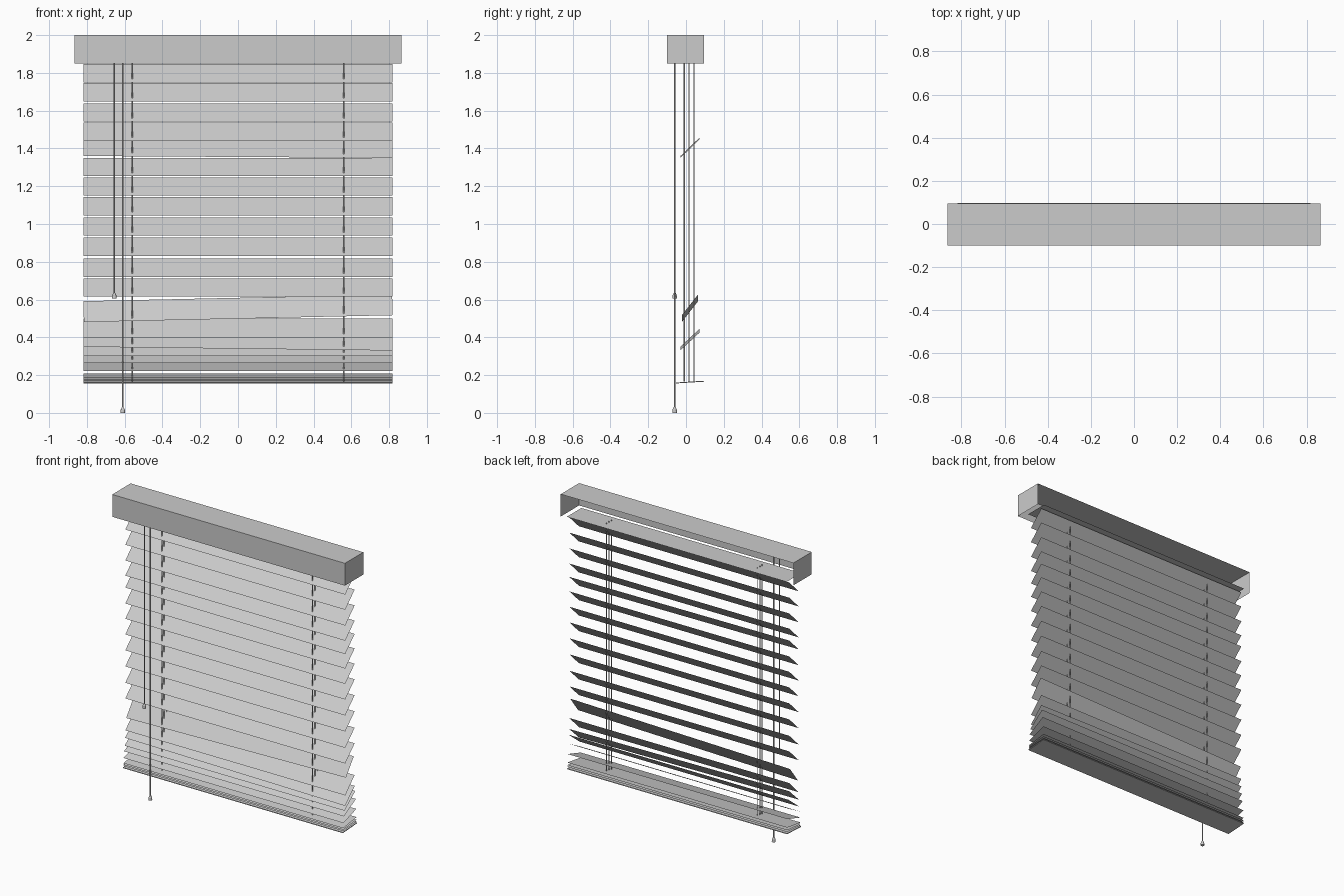
import bpy
import bmesh
from math import radians, sin
from mathutils import Matrix

if "Cube" in bpy.data.objects:
    bpy.data.objects.remove(bpy.data.objects["Cube"], do_unlink=True)

grey = bpy.data.materials.new("light_grey")
grey.use_nodes = True
grey.diffuse_color = (0.6, 0.6, 0.6, 1)
grey.node_tree.nodes["Principled BSDF"].inputs["Base Color"].default_value = (0.6, 0.6, 0.6, 1)


def finish(name, bm):
    mesh = bpy.data.meshes.new(name)
    bm.to_mesh(mesh)
    bm.free()
    mesh.materials.append(grey)
    obj = bpy.data.objects.new(name, mesh)
    bpy.context.scene.collection.objects.link(obj)
    return obj


def box(bm, size, centre):
    mat = Matrix.Translation(centre) @ Matrix.Diagonal((*size, 1))
    bmesh.ops.create_cube(bm, size=1, matrix=mat)


def slat(name, bottom, tilt, roll=0.0, width=0.14):
    """Thin sheet whose front edge sits at the bottom height."""
    bm = bmesh.new()
    bmesh.ops.create_grid(bm, x_segments=1, y_segments=1, size=0.5,
                          matrix=Matrix.Diagonal((1.635, width, 1, 1)))
    obj = finish(name, bm)
    angle = radians(tilt)
    obj.location = (0, 0.021, bottom + width / 2 * sin(angle))
    obj.rotation_euler = (angle, roll, 0)


def rod(bm, x, y, low, high, r_low, r_high, sides=8):
    bmesh.ops.create_cone(bm, cap_ends=True, segments=sides, radius1=r_low, radius2=r_high,
                          depth=high - low, matrix=Matrix.Translation((x, y, (low + high) / 2)))


# Head rail: a box shell, open at the back and underneath
bm = bmesh.new()
box(bm, (1.73, 0.195, 0.15), (0, -0.0025, 1.925))
bm.normal_update()
open_faces = [f for f in bm.faces if f.normal.y > 0.9 or f.normal.z < -0.9]
bmesh.ops.delete(bm, geom=open_faces, context='FACES')
finish("head_rail", bm)

# Flat plate inside the head rail
slat("top_plate", 1.862, 0, width=0.155)

# Tilted slats, a few hanging crooked
regular = (1.75, 1.648, 1.542, 1.44, 1.355, 1.253, 1.15, 1.045, 0.938, 0.83, 0.72, 0.615)
for i, bottom in enumerate(regular):
    slat(f"slat_{i + 1}", bottom, 44, 0.006 if bottom == 1.355 else 0)
slat("crooked_slat", 0.499, 52, -0.022)
slat("lower_slat", 0.4, 45)
slat("leaning_slat", 0.34, 43, 0.012)

# Slats flattening out as they stack on the bottom rail
stack = ((0.3, 38), (0.265, 28), (0.222, 17), (0.188, 8), (0.178, 5), (0.169, 4))
for i, (bottom, tilt) in enumerate(stack):
    slat(f"stacked_slat_{i + 1}", bottom, tilt, width=0.145)

# Bottom rail
bm = bmesh.new()
box(bm, (1.635, 0.15, 0.005), (0, 0, 0))
rail = finish("bottom_rail", bm)
rail.location = (0, 0.021, 0.163)
rail.rotation_euler.x = radians(3.5)

# Ladder cords on each side
for side, x in (("left", 0.56), ("right", -0.56)):
    bm = bmesh.new()
    for y, radius in ((-0.008, 0.004), (0.016, 0.003), (0.043, 0.003)):
        rod(bm, x, y, 0.165, 1.87, radius, radius)
    finish(f"{side}_ladder_cords", bm)

# Pull cords with tassels
for name, x, low, radius in (("short", -0.655, 0.605, 0.003), ("long", -0.61, 0, 0.004)):
    bm = bmesh.new()
    rod(bm, x, -0.06, low + 0.025, 1.98, radius, radius)
    finish(f"{name}_pull_cord", bm)
    bm = bmesh.new()
    rod(bm, x, -0.06, low, low + 0.018, 0.012, 0.011, 12)
    rod(bm, x, -0.06, low + 0.018, low + 0.03, 0.011, 0.005, 12)
    finish(f"{name}_cord_tassel", bm)
